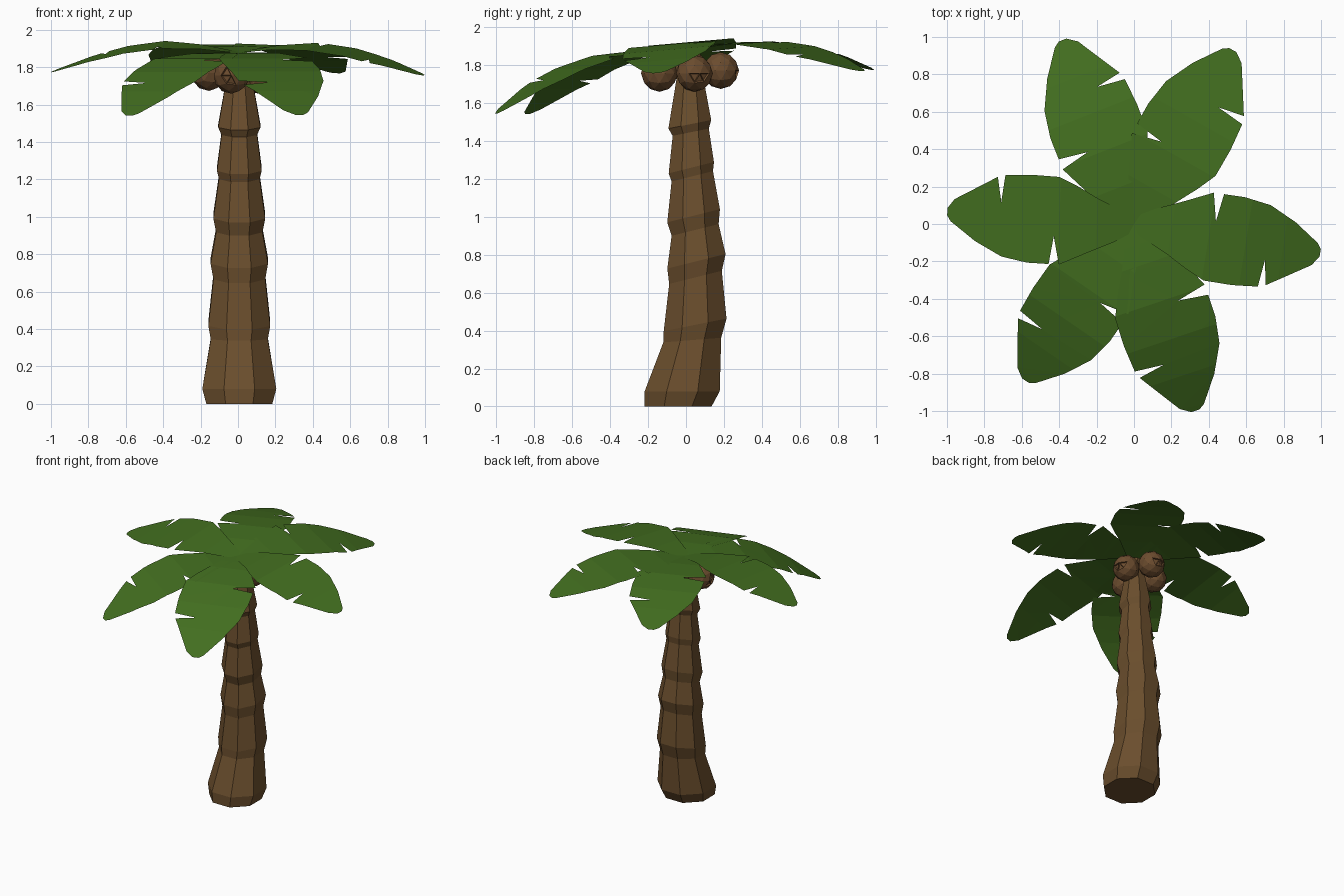
import bpy, bmesh, math
from mathutils import Vector, Matrix

if "Cube" in bpy.data.objects:
    bpy.data.objects.remove(bpy.data.objects["Cube"])


def material(name, rgb):
    m = bpy.data.materials.new(name)
    m.diffuse_color = (*rgb, 1)
    m.use_nodes = True
    m.node_tree.nodes["Principled BSDF"].inputs["Base Color"].default_value = m.diffuse_color
    return m


BARK = material("bark brown", (0.145, 0.076, 0.026))
SHELL = material("coconut brown", (0.15, 0.073, 0.028))
LEAF = material("leaf green", (0.055, 0.156, 0.014))


def finish(bm, name, mat):
    me = bpy.data.meshes.new(name)
    bm.to_mesh(me)
    bm.free()
    me.materials.append(mat)
    ob = bpy.data.objects.new(name, me)
    bpy.context.collection.objects.link(ob)
    return ob


# Trunk: tilted eight-sided rings (z, centre y, radius, slope towards the back)
RINGS = [(0, -.042, .191, 0), (.08, -.02, .214, 0), (.35, .033, .165, .08),
         (.43, .048, .179, .2), (.68, .05, .15, .25), (.765, .055, .166, .25),
         (.93, .048, .134, .25), (1.005, .04, .15, .25), (1.213, .033, .118, .25),
         (1.258, .028, .129, .25), (1.445, .025, .103, .2), (1.487, .02, .122, .2),
         (1.72, .02, .078, .1), (1.86, .02, .06, 0)]
bm = bmesh.new()
loops = []
for z, cy, r, slope in RINGS:
    loop = []
    for i in range(8):
        a = math.radians(22.5 + 45 * i)
        dy = r * math.sin(a)
        loop.append(bm.verts.new((.007 + r * math.cos(a), cy + dy, z + slope * dy)))
    loops.append(loop)
for lo, hi in zip(loops, loops[1:]):
    for i in range(8):
        j = (i + 1) % 8
        bm.faces.new((lo[i], lo[j], hi[j], hi[i]))
bm.faces.new(loops[0][::-1])
bm.faces.new(loops[-1])
finish(bm, "trunk", BARK)

# Coconuts: faceted balls with three small pits facing outwards
NUTS = [(-.035, -.14, 1.755), (.11, .045, 1.755), (-.01, .183, 1.77), (-.155, .03, 1.77)]
for n, pos in enumerate(NUTS):
    bm = bmesh.new()
    bmesh.ops.create_icosphere(bm, subdivisions=2, radius=.097)
    out = Vector((pos[0], pos[1] - .02, -.03)).normalized()
    pits = sorted(bm.faces, key=lambda f: -f.normal.dot(out))[:3]
    bmesh.ops.inset_individual(bm, faces=pits, thickness=.008, depth=-.01)
    bmesh.ops.translate(bm, verts=bm.verts, vec=pos)
    finish(bm, f"coconut_{n + 1}", SHELL)

# Leaf outline along u (length) and v (left-hand side), with two torn notches
OUTLINE = [(-.02, .03), (.1, .1), (.25, .168), (.39, .235), (.425, .085), (.445, .235),
           (.56, .235), (.70, .212), (.845, .14), (.98, .045), (1, .015), (1, -.025),
           (.965, -.075), (.74, -.213), (.715, -.08), (.70, -.226), (.56, -.237),
           (.41, -.235), (.31, -.19), (.2, -.13), (.1, -.085), (-.02, -.03)]
ARCH = [(-.03, 1.875), (.2, 1.91), (.4, 1.92), (.6, 1.893), (.8, 1.84), (1.01, 1.77)]
ROOT = 1.875


def arch(u):
    for (a, za), (b, zb) in zip(ARCH, ARCH[1:]):
        if u <= b:
            return za + (zb - za) * (u - a) / (b - a)
    return ARCH[-1][1]


def leaf(name, heading, length, pitch=0, roll=0, droop=0):
    """One arched leaf; pitch and roll in degrees, droop bends the tip down."""
    bm = bmesh.new()
    bm.faces.new([bm.verts.new((u, v, 0)) for u, v in reversed(OUTLINE)])
    bmesh.ops.triangulate(bm, faces=bm.faces[:])
    for u, _ in ARCH[1:-1]:
        bmesh.ops.bisect_plane(bm, geom=bm.verts[:] + bm.edges[:] + bm.faces[:],
                               plane_co=(u, 0, 0), plane_no=(1, 0, 0), dist=1e-5)
    for v in bm.verts:
        u = v.co.x
        v.co = (u * length, v.co.y * length, arch(u) - ROOT - droop * u ** 3)
    bm.transform(Matrix.Translation((0, 0, ROOT))
                 @ Matrix.Rotation(math.radians(heading), 4, 'Z')
                 @ Matrix.Rotation(math.radians(pitch), 4, 'Y')
                 @ Matrix.Rotation(math.radians(roll), 4, 'X'))
    bm.normal_update()
    for f in bm.faces:
        if f.normal.z < 0:
            f.normal_flip()
    finish(bm, name, LEAF)


# Crown: six leaves, the two front ones drooping more
leaf("leaf_right", -9, 1.01, pitch=1.5, roll=5, droop=-.01)
leaf("leaf_back_right", 60.5, 1.07, pitch=.3, roll=2)
leaf("leaf_back_left", 111.5, 1.055)
leaf("leaf_left", 177, 1.0, roll=-5)
leaf("leaf_front_left", 235.5, 1.06, pitch=9.5, droop=.06)
leaf("leaf_front_right", -71.5, 1.09, pitch=9, droop=.06)
